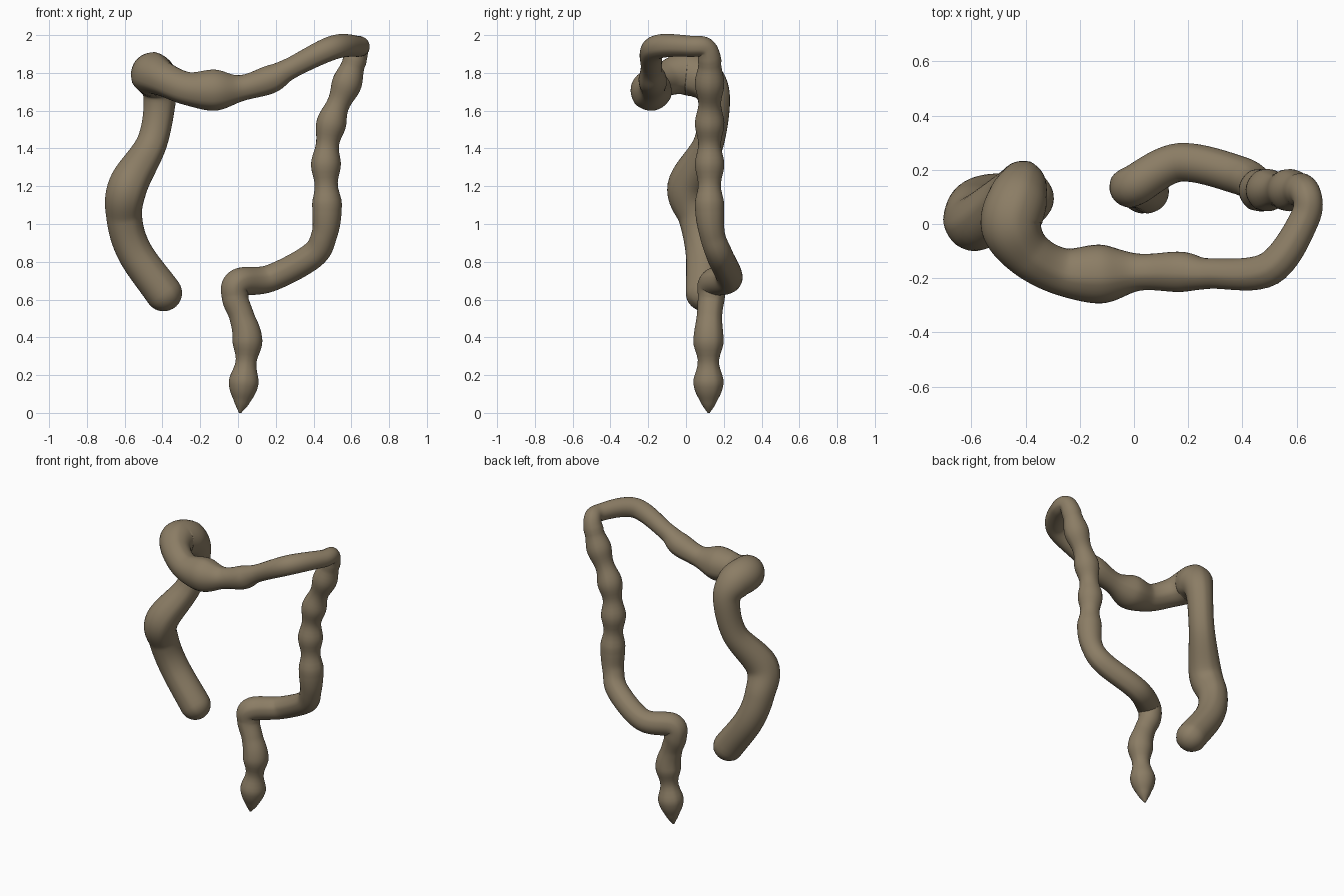
import bpy, bmesh, math
from mathutils import Vector

if "Cube" in bpy.data.objects:
    bpy.data.objects.remove(bpy.data.objects["Cube"])

# One flat colour
mat = bpy.data.materials.new("tan_brown")
mat.diffuse_color = (0.26, 0.205, 0.13, 1)
mat.use_nodes = True
mat.node_tree.nodes["Principled BSDF"].inputs["Base Color"].default_value = mat.diffuse_color

# Centre line and radius (x, y, z, r), from the lower tip round to the blind end
PATH = [
    (.01, .12, 0, .006), (.02, .12, .06, .043), (.03, .12, .16, .079),
    (.05, .12, .38, .079), (.02, .125, .51, .066), (-.015, .135, .61, .07),
    (.005, .145, .69, .075), (.17, .228, .713, .071), (.39, .18, .83, .07),
    (.455, .14, .94, .067), (.47, .125, 1.08, .077), (.465, .125, 1.33, .078),
    (.495, .125, 1.54, .077), (.57, .125, 1.73, .077), (.632, .115, 1.915, .056),
    (.63, .02, 1.94, .055), (.50, -.165, 1.932, .063), (.28, -.183, 1.825, .056),
    (.17, -.177, 1.765, .074), (.02, -.178, 1.72, .068), (-.12, -.185, 1.708, .108),
    (-.27, -.175, 1.717, .087), (-.39, -.11, 1.765, .09), (-.452, -.01, 1.795, .112),
    (-.43, .09, 1.765, .11), (-.413, .148, 1.66, .085), (-.455, .12, 1.43, .08),
    (-.582, .005, 1.2, .103), (-.60, .055, 1.03, .093), (-.545, .09, .85, .092),
    (-.392, .095, .635, .096),
]


def spline(points, steps):
    """Catmull-Rom samples of position and radius."""
    p = [Vector(q) for q in points]
    p = [p[0] * 2 - p[1]] + p + [p[-1] * 2 - p[-2]]
    out = []
    for i in range(1, len(p) - 2):
        a, b, c, d = p[i - 1:i + 3]
        for s in range(steps):
            t = s / steps
            out.append(.5 * (2 * b + (c - a) * t + (2 * a - 5 * b + 4 * c - d) * t * t
                             + (3 * b - a - 3 * c + d) * t ** 3))
    return out + [p[-2]]


def pouches(s):
    """Regular bulges along the two straight vertical stretches."""
    x, y, z, r = s
    if x > .4 and y > .1 and 1.08 <= z <= 1.85:
        return .069 + .009 * math.cos(math.tau * (z - 1.10) / .215)
    if .16 <= z <= .38:
        return .067 + .012 * math.cos(math.tau * (z - .16) / .22)
    return max(r, .004)


samples = spline(PATH, 9)
centres = [s.to_3d() for s in samples]
radii = [pouches(s) for s in samples]

# Rounded blind end
end_dir = (centres[-1] - centres[-4]).normalized()
base, r0 = centres[-1].copy(), radii[-1]
for k in range(1, 8):
    a = math.radians(12 * k)
    centres.append(base + end_dir * r0 * math.sin(a))
    radii.append(r0 * math.cos(a))

# Sweep rings along the path, with three faint lengthwise bands
SIDES = 36
bm = bmesh.new()
rings, normal = [], Vector((0, -1, 0))
for i, (c, r) in enumerate(zip(centres, radii)):
    tan = (centres[min(i + 1, len(centres) - 1)] - centres[max(i - 1, 0)]).normalized()
    normal = (normal - tan * normal.dot(tan)).normalized()
    side = tan.cross(normal)
    ring = []
    for k in range(SIDES):
        a = math.tau * k / SIDES
        rr = r * (1 + .03 * max(0, math.cos(3 * a)) ** 6)
        ring.append(bm.verts.new(c + (normal * math.cos(a) + side * math.sin(a)) * rr))
    rings.append(ring)
for a, b in zip(rings, rings[1:]):
    for k in range(SIDES):
        n = (k + 1) % SIDES
        bm.faces.new((a[k], a[n], b[n], b[k]))
bm.faces.new(rings[0][::-1])
bm.faces.new(rings[-1])
bmesh.ops.recalc_face_normals(bm, faces=bm.faces)

mesh = bpy.data.meshes.new("large_intestine")
bm.to_mesh(mesh)
bm.free()
mesh.materials.append(mat)
mesh.shade_smooth()
obj = bpy.data.objects.new("large_intestine", mesh)
bpy.context.collection.objects.link(obj)
